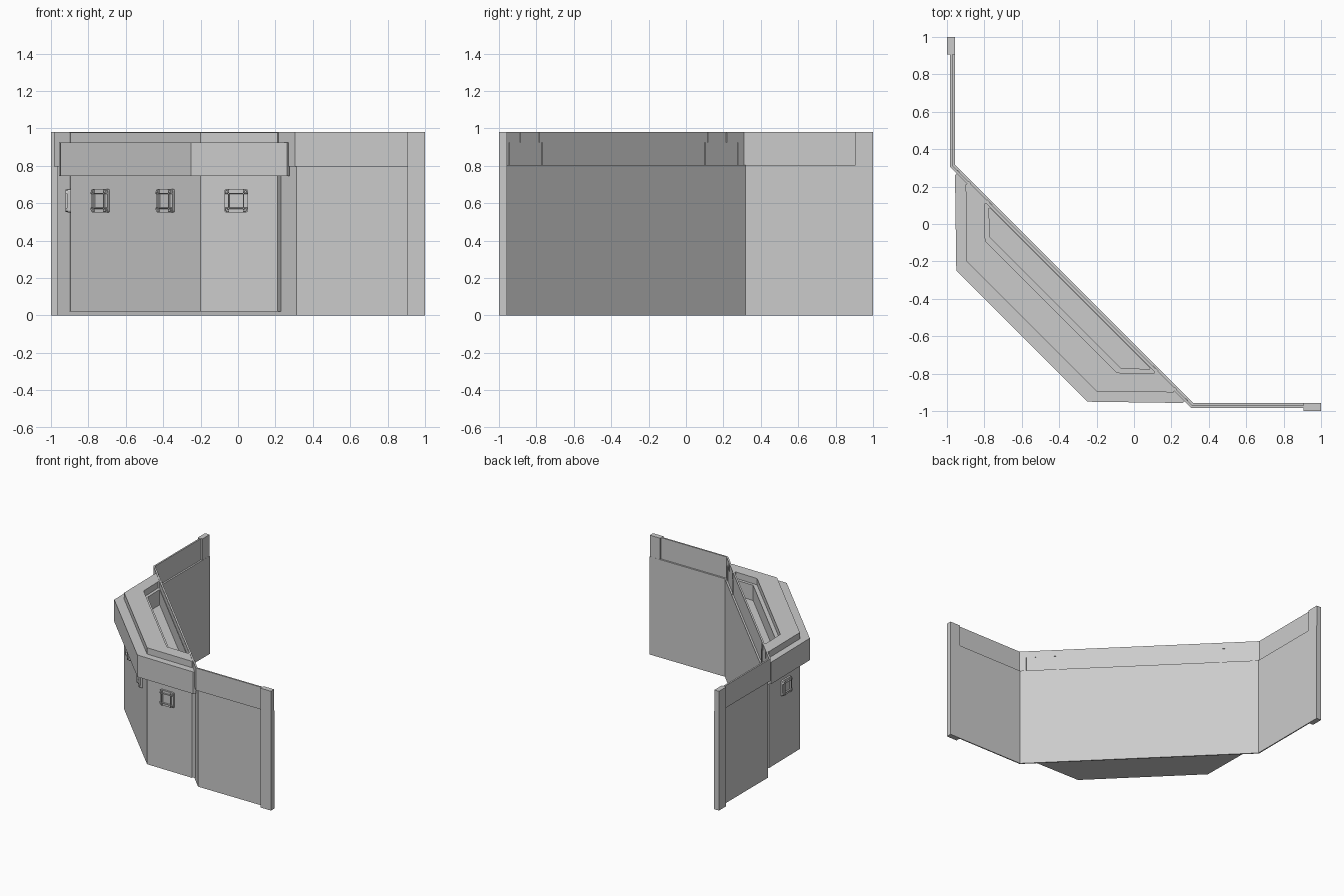
import bpy, bmesh, math
from mathutils import Matrix, Vector

if "Cube" in bpy.data.objects:
    bpy.data.objects.remove(bpy.data.objects["Cube"], do_unlink=True)

grey = bpy.data.materials.new("plain_grey")
grey.use_nodes = True
colour = (0.6, 0.6, 0.6, 1)
grey.diffuse_color = colour
for node in grey.node_tree.nodes:
    if node.type == 'BSDF_PRINCIPLED':
        node.inputs["Base Color"].default_value = colour


def finish(name, bm):
    bmesh.ops.recalc_face_normals(bm, faces=bm.faces)
    mesh = bpy.data.meshes.new(name)
    bm.to_mesh(mesh)
    bm.free()
    mesh.materials.append(grey)
    obj = bpy.data.objects.new(name, mesh)
    bpy.context.collection.objects.link(obj)
    return obj


def mirrored(half):
    """Complete a plan outline that is symmetric about the line x = y."""
    return half + [(y, x) for x, y in reversed(half)]


def band(name, outer, inner, z0, z1, closed):
    """Solid strip or ring between two matching plan outlines."""
    bm = bmesh.new()
    rows = [[bm.verts.new((x, y, z)) for x, y in line]
            for line, z in ((outer, z0), (outer, z1), (inner, z1), (inner, z0))]
    n = len(outer)
    for i in range(n if closed else n - 1):
        j = (i + 1) % n
        for k in range(4):
            a, b = rows[k], rows[(k + 1) % 4]
            bm.faces.new((a[i], a[j], b[j], b[i]))
    if not closed:
        for i in (0, n - 1):
            bm.faces.new([row[i] for row in rows])
    return finish(name, bm)


def prism(name, outline, z0, z1):
    bm = bmesh.new()
    base = bm.faces.new([bm.verts.new((x, y, z0)) for x, y in outline])
    top = bmesh.ops.extrude_face_region(bm, geom=[base])["geom"]
    bmesh.ops.translate(bm, vec=(0, 0, z1 - z0),
                        verts=[g for g in top if isinstance(g, bmesh.types.BMVert)])
    return finish(name, bm)


def box(name, centre, size, turn=0):
    bm = bmesh.new()
    bmesh.ops.create_cube(bm, size=1)
    bm.transform(Matrix.Translation(centre) @ Matrix.Rotation(turn, 4, 'Z')
                 @ Matrix.Diagonal((*size, 1)))
    return finish(name, bm)


def wall_path(d):
    """Three-sided wall line, moved outward by d."""
    x = -0.957 - d
    return mirrored([(x, 1), (x, 0.317 - 0.414 * d)])


# Walls: recessed lower panel, ledge and outset upper band
band("wall_lower_panel", wall_path(0.009), wall_path(0), 0, 0.8, False)
band("wall_ledge", wall_path(0.027), wall_path(0), 0.797, 0.805, False)
band("wall_upper_band", wall_path(0.027), wall_path(0.014), 0.805, 0.98, False)

# End posts
box("post_back", (-0.979, 0.953, 0.49), (0.042, 0.094, 0.98))
box("post_side", (0.953, -0.979, 0.49), (0.094, 0.042, 0.98))

# Bay: solid body, overhanging collar and stepped rim round the trough
body = mirrored([(-0.88, 0.23), (-0.9, 0.21), (-0.895, -0.2)])
rim = mirrored([(-0.885, 0.222), (-0.9, 0.21), (-0.895, -0.2)])
collar = mirrored([(-0.94, 0.276), (-0.957, 0.262), (-0.95, -0.25)])
trough_top = mirrored([(-0.79, 0.11), (-0.8, 0.105), (-0.795, -0.09)])
trough_low = mirrored([(-0.768, 0.083), (-0.775, 0.085), (-0.772, -0.07)])
prism("bay_body", body, 0.02, 0.8)
band("bay_collar", collar, trough_low, 0.745, 0.925, True)
band("bay_rim", rim, trough_top, 0.925, 0.977, True)

# Small tabs where the bay meets the inside of the wall
for y, z0, z1 in ((-0.94, 0.805, 0.925), (-0.765, 0.805, 0.925),
                  (-0.88, 0.925, 0.975), (-0.78, 0.925, 0.978)):
    x = -0.658 - y
    for px, py in ((x, y), (y, x)):
        box("wall_tab", (px, py, (z0 + z1) / 2), (0.018, 0.008, z1 - z0),
            -math.pi / 4)


def window(name, x, y, turn):
    """Square plate with softened corners, raised frame and sunken pane."""
    bm = bmesh.new()
    bmesh.ops.create_cube(bm, size=1)
    bm.transform(Matrix.Diagonal((0.125, 0.03, 0.125, 1)))
    corners = [e for e in bm.edges
               if abs(e.verts[0].co.y - e.verts[1].co.y) > 0.01]
    bmesh.ops.bevel(bm, geom=corners, offset=0.01, segments=2, profile=0.5,
                    affect='EDGES')
    face = min(bm.faces, key=lambda f: f.calc_center_median().y)
    for thick, depth in ((0.02, 0), (0.002, 0.01), (0.01, 0), (0.002, -0.012)):
        bmesh.ops.inset_individual(bm, faces=[face], thickness=thick, depth=depth)
    bm.transform(Matrix.Translation((x, y, 0.613)) @ Matrix.Rotation(turn, 4, 'Z'))
    return finish(name, bm)


window("window_front", -0.01, -0.897, 0)
window("window_side", -0.897, -0.01, -math.pi / 2)
for x in (-0.73, -0.383):
    window("window_diagonal", x, -1.095 - x, -math.pi / 4)
